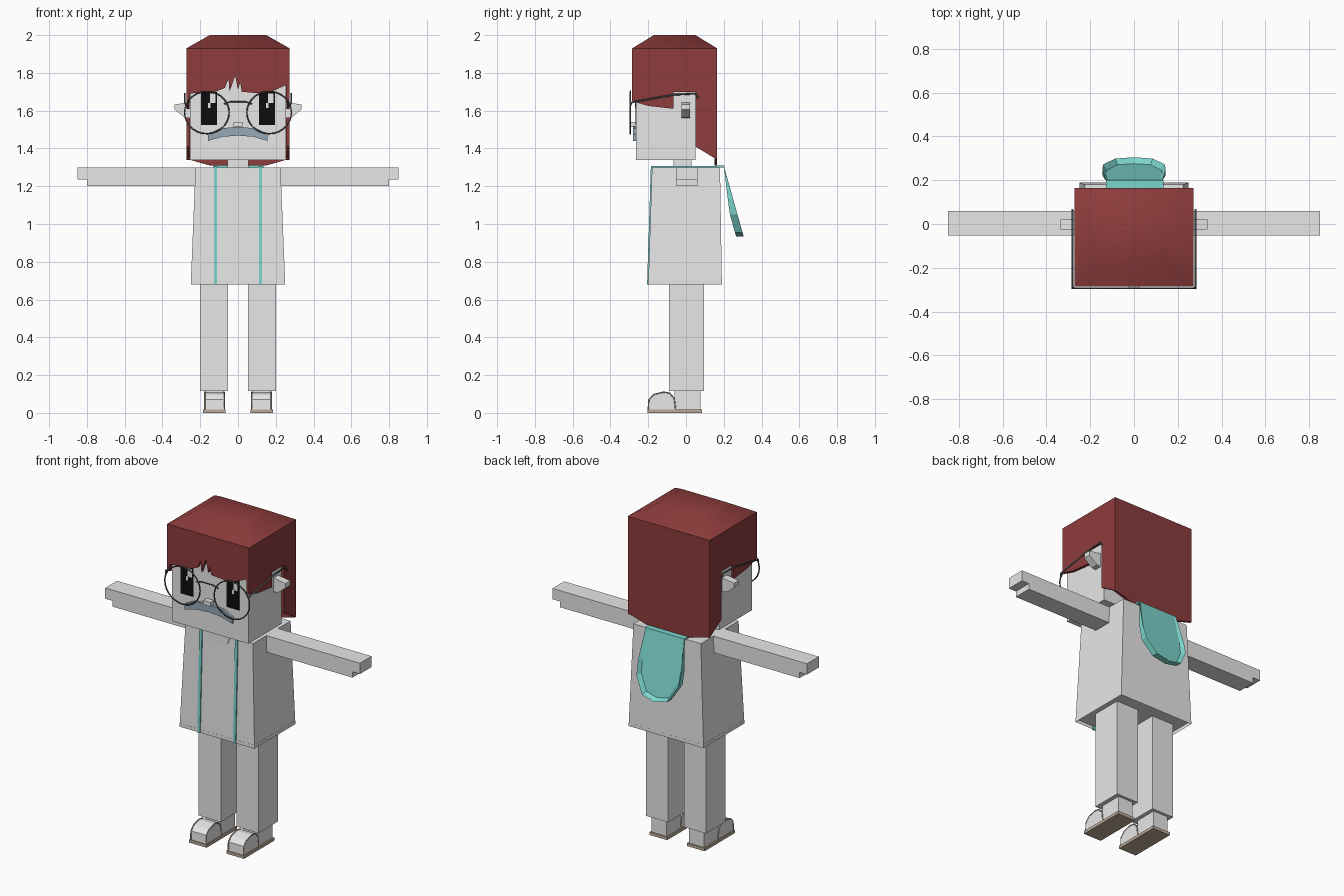
import bpy, bmesh, math
from mathutils import Vector

cube = bpy.data.objects.get("Cube")
if cube:
    bpy.data.objects.remove(cube)


def material(name, rgb):
    m = bpy.data.materials.new(name)
    m.use_nodes = True
    m.diffuse_color = (*rgb, 1)
    m.node_tree.nodes["Principled BSDF"].inputs["Base Color"].default_value = (*rgb, 1)
    return m


GRAY = material("light gray", (0.8, 0.8, 0.8))
RED = material("dark red", (0.27, 0.045, 0.045))
TEAL = material("teal", (0.2, 0.66, 0.61))
BLACK = material("black", (0.004, 0.004, 0.004))
WHITE = material("white", (0.95, 0.95, 0.95))
WIRE = material("wire gray", (0.1, 0.1, 0.1))
SLATE = material("slate blue", (0.3, 0.4, 0.48))
TAN = material("tan", (0.5, 0.41, 0.32))


def finish(name, bm, mat):
    bmesh.ops.recalc_face_normals(bm, faces=bm.faces)
    mesh = bpy.data.meshes.new(name)
    bm.to_mesh(mesh)
    bm.free()
    mesh.materials.append(mat)
    ob = bpy.data.objects.new(name, mesh)
    bpy.context.collection.objects.link(ob)
    return ob


def prism(name, pts, axis, a, b, mat):
    """Extrude a flat outline along x or y from a to b."""
    def place(p, t):
        return (t, p[0], p[1]) if axis == "x" else (p[0], t, p[1])
    bm = bmesh.new()
    face = bm.faces.new([bm.verts.new(place(p, a)) for p in pts])
    geo = bmesh.ops.extrude_face_region(bm, geom=[face])["geom"]
    step = Vector(place((0, 0), b - a))
    bmesh.ops.translate(bm, vec=step, verts=[v for v in geo if isinstance(v, bmesh.types.BMVert)])
    return finish(name, bm, mat)


def frustum(name, low, high, mat, recess=0):
    """Box between two rectangles (x0, x1, y0, y1, z), optionally hollowed below."""
    bm = bmesh.new()
    rings = []
    for x0, x1, y0, y1, z in (low, high):
        rings.append([bm.verts.new((x, y, z)) for x, y in ((x0, y0), (x1, y0), (x1, y1), (x0, y1))])
    bottom = bm.faces.new(rings[0][::-1])
    bm.faces.new(rings[1])
    for i in range(4):
        j = (i + 1) % 4
        bm.faces.new((rings[0][i], rings[0][j], rings[1][j], rings[1][i]))
    if recess:
        bmesh.ops.inset_region(bm, faces=[bottom], thickness=0.012)
        bmesh.ops.translate(bm, vec=(0, 0, recess), verts=bottom.verts)
    return finish(name, bm, mat)


def box(name, x0, x1, y0, y1, z0, z1, mat):
    x0, x1 = sorted((x0, x1))
    return frustum(name, (x0, x1, y0, y1, z0), (x0, x1, y0, y1, z1), mat)


def wire(name, pts, radius, mat, cyclic=False):
    curve = bpy.data.curves.new(name, "CURVE")
    curve.dimensions = "3D"
    curve.bevel_depth = radius
    curve.bevel_resolution = 1
    s = curve.splines.new("POLY")
    s.points.add(len(pts) - 1)
    for p, co in zip(s.points, pts):
        p.co = (*co, 1)
    s.use_cyclic_u = cyclic
    curve.materials.append(mat)
    ob = bpy.data.objects.new(name, curve)
    bpy.context.collection.objects.link(ob)
    return ob


# Head and neck
box("head", -0.255, 0.255, -0.265, 0.05, 1.34, 1.92, GRAY)
box("neck", -0.055, 0.055, -0.065, 0.03, 1.28, 1.35, GRAY)
box("nose", -0.025, 0.025, -0.298, -0.26, 1.515, 1.54, GRAY)

# Hair: domed cap, ragged fringe, side locks and back
cap = frustum("hair_cap", (-0.273, 0.273, -0.285, 0.165, 1.93),
              (-0.15, 0.15, -0.17, 0.05, 2.0), RED)
bpy.context.view_layer.objects.active = cap
cap.select_set(True)
bpy.ops.object.shade_smooth_by_angle(angle=math.radians(45))
cap.select_set(False)
fringe = [(-0.273, 1.93), (-0.273, 1.69), (-0.12, 1.70), (-0.07, 1.72), (-0.05, 1.77),
          (-0.045, 1.70), (-0.015, 1.785), (0.0, 1.71), (0.012, 1.75), (0.02, 1.70),
          (0.13, 1.69), (0.2, 1.71), (0.273, 1.745), (0.273, 1.93)]
prism("hair_fringe", fringe, "y", -0.285, -0.267, RED)
lock = [(-0.285, 1.93), (-0.285, 1.65), (-0.2, 1.625), (-0.065, 1.61), (-0.065, 1.70),
        (0.05, 1.70), (0.05, 1.41), (0.165, 1.34), (0.165, 1.93)]
for side, s in (("left", 1), ("right", -1)):
    prism(side + "_hair_lock", lock, "x", s * 0.257, s * 0.273, RED)
nape = [(-0.273, 1.93), (-0.273, 1.345), (-0.15, 1.31), (0.15, 1.31), (0.273, 1.345), (0.273, 1.93)]
prism("hair_back", nape, "y", 0.15, 0.165, RED)

# Moustache
top = [(-0.16, 1.475), (-0.1, 1.505), (0, 1.515), (0.1, 1.505), (0.157, 1.475)]
under = [(0.157, 1.44), (0.08, 1.462), (0, 1.468), (-0.08, 1.462), (-0.16, 1.44)]
prism("moustache", top + under, "y", -0.28, -0.26, SLATE)

# Eyes with off-centre highlights, both shifted the same way
for side, s in (("left", 1), ("right", -1)):
    c = s * 0.153
    box(side + "_eye", c - 0.043, c + 0.043, -0.268, -0.262, 1.525, 1.70, BLACK)
    box(side + "_eye_highlight", c + 0.005, c + 0.034, -0.27, -0.264, 1.64, 1.69, WHITE)
    box(side + "_eye_glint", c - 0.005, c + 0.008, -0.27, -0.264, 1.615, 1.64, WHITE)

# Spectacles
for side, s in (("left", 1), ("right", -1)):
    ring = []
    for i in range(28):
        a = math.tau * i / 28
        ring.append((s * 0.165 + 0.118 * math.cos(a), -0.294, 1.59 + 0.112 * math.sin(a)))
    wire(side + "_lens_rim", ring, 0.004, WIRE, True)
    temple = [(0.275, -0.294, 1.63), (0.282, -0.285, 1.645), (0.282, -0.06, 1.685),
              (0.282, 0.05, 1.69), (0.282, 0.065, 1.665)]
    wire(side + "_temple", [(s * x, y, z) for x, y, z in temple], 0.005, WIRE)
wire("bridge", [(-0.075, -0.294, 1.635), (-0.04, -0.294, 1.647), (0.04, -0.294, 1.647),
                (0.075, -0.294, 1.635)], 0.004, WIRE)

# Torso, neckline and stole
frustum("torso", (-0.25, 0.25, -0.2, 0.19, 0.68), (-0.225, 0.225, -0.18, 0.18, 1.3), GRAY, 0.02)
prism("neckline", [(-0.075, 1.3), (-0.06, 1.255), (0, 1.225), (0.06, 1.255), (0.075, 1.3)],
      "y", -0.186, -0.178, GRAY)
for side, s in (("left", 1), ("right", -1)):
    a, b = sorted((s * 0.11, s * 0.128))
    strip = [(-0.206, 0.68), (-0.196, 0.68), (-0.176, 1.298), (0.185, 1.298),
             (0.2, 1.308), (-0.186, 1.308)]
    prism(side + "_stole_strip", strip, "x", a, b, TEAL)
box("stole_collar", -0.128, 0.135, 0.165, 0.2, 1.298, 1.31, TEAL)

# Hanging hood: a dished shield that leans away from the back
half = [(0.13, 1.31), (0.145, 1.13), (0.14, 1.05), (0.085, 0.955), (0.0, 0.935)]
outline = half + [(-x, z) for x, z in half[-2::-1]]
hood_bm = bmesh.new()
loops = []
for offset in (0, -0.04):
    loops.append([hood_bm.verts.new((x, 0.2 + (1.31 - z) * 0.28 + offset * min(1, (1.31 - z) * 4), z))
                  for x, z in outline])
outer = hood_bm.faces.new(loops[0])
hood_bm.faces.new(loops[1][::-1])
for i in range(len(outline)):
    j = (i + 1) % len(outline)
    if i < len(outline) - 1:
        hood_bm.faces.new((loops[0][i], loops[0][j], loops[1][j], loops[1][i]))
bmesh.ops.remove_doubles(hood_bm, verts=hood_bm.verts, dist=0.001)
bmesh.ops.inset_region(hood_bm, faces=[outer], thickness=0.016)
for v in outer.verts:
    v.co.y -= 0.025 * min(1, (1.31 - v.co.z) * 4)
finish("hood", hood_bm, TEAL)

# Limbs, ears and shoes, one set per side
for side, s in (("left", 1), ("right", -1)):
    arm = [(s * 0.2, 1.3), (s * 0.85, 1.3), (s * 0.85, 1.235), (s * 0.8, 1.235),
           (s * 0.8, 1.2), (s * 0.2, 1.2)]
    prism(side + "_arm", arm, "y", -0.052, 0.06, GRAY)
    ear = [(s * 0.25, 1.56), (s * 0.285, 1.565), (s * 0.335, 1.605), (s * 0.335, 1.633),
           (s * 0.25, 1.645)]
    prism(side + "_ear", ear, "y", -0.024, 0.02, GRAY)
    box(side + "_leg", s * 0.052, s * 0.2, -0.09, 0.095, 0.115, 0.72, GRAY)
    box(side + "_ankle", s * 0.075, s * 0.175, -0.06, 0.078, 0.015, 0.12, GRAY)
    box(side + "_sole", s * 0.066, s * 0.184, -0.205, 0.085, 0.0, 0.018, TAN)
    toe = [(-0.2, 0.018), (-0.197, 0.07), (-0.17, 0.098), (-0.12, 0.11), (-0.085, 0.105),
           (-0.062, 0.075), (-0.055, 0.018)]
    prism(side + "_toe_cap", toe, "x", s * 0.072, s * 0.178, GRAY)
    for x in (0.074, 0.176):
        wire(side + "_shoe_trim", [(s * x, y, z) for y, z in toe], 0.004, TAN)
